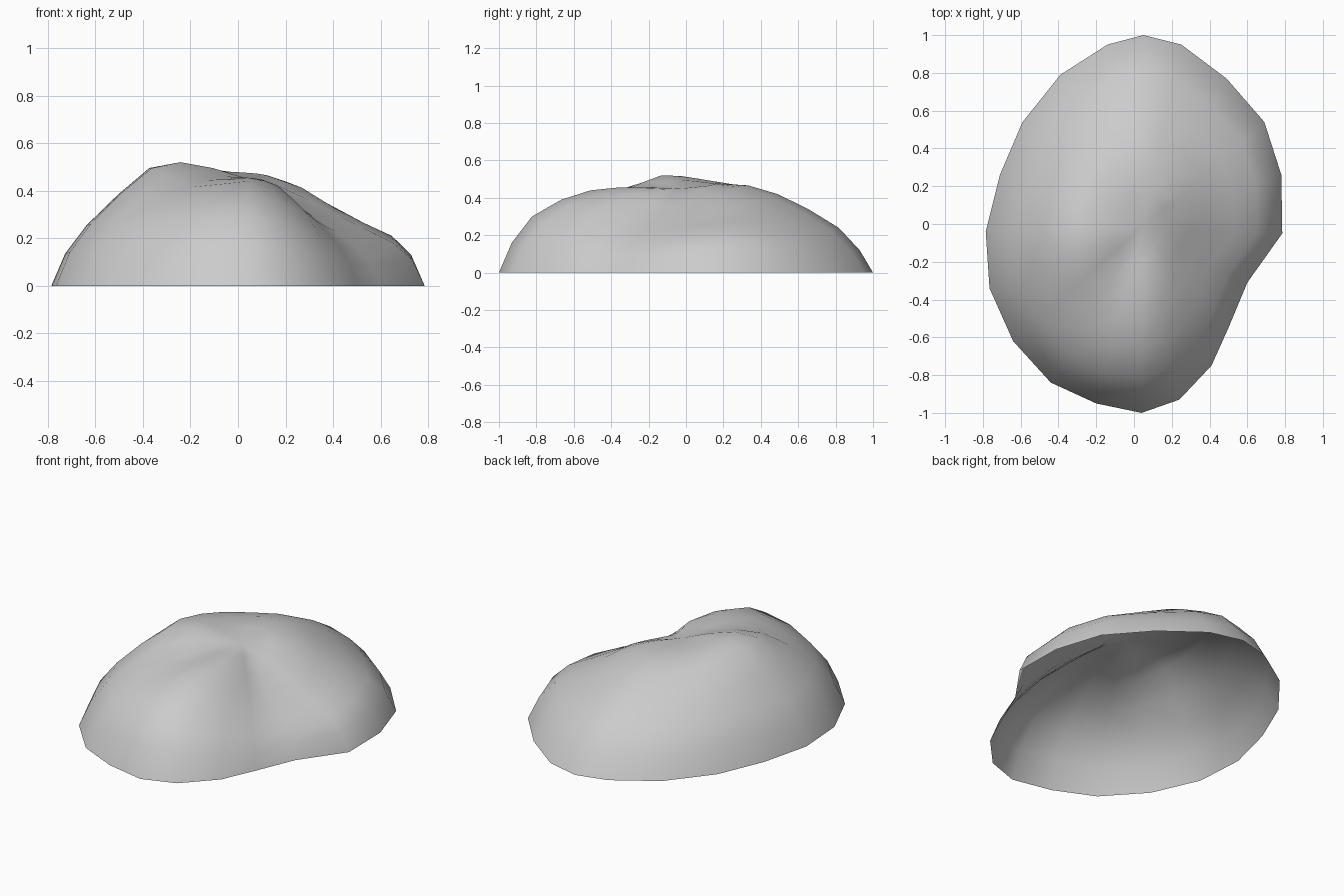
import bpy, bmesh

if "Cube" in bpy.data.objects:
    bpy.data.objects.remove(bpy.data.objects["Cube"])

# Ground outline, clockwise from the back (20 sides)
outline = [(.05, 1), (.25, .95), (.49, .77), (.69, .54), (.78, .26),
           (.785, -.05), (.60, -.31), (.50, -.55), (.41, -.75), (.24, -.93),
           (.04, -1), (-.20, -.95), (-.44, -.84), (-.64, -.62), (-.765, -.34),
           (-.785, -.04), (-.71, .26), (-.59, .54), (-.39, .79), (-.14, .95)]
centre = (.04, -.02, .45)
fractions = [.93, .82, .66, .5, .35, .18]

# Height profiles from rim to crown, at every second outline point
profiles = [
    [.12, .24, .34, .42, .465, .475],   # back
    [.11, .21, .30, .38, .44, .465],
    [.13, .21, .265, .325, .385, .425],  # right lobe
    [.09, .16, .23, .29, .35, .42],     # valley
    [.12, .21, .31, .37, .42, .445],    # front right lobe
    [.16, .30, .39, .44, .455, .455],   # front
    [.14, .27, .36, .415, .445, .46],
    [.14, .26, .39, .495, .52, .495],   # peak
    [.13, .25, .37, .48, .50, .49],
    [.13, .24, .34, .43, .47, .48],
]


def height(k, ring):
    """Profile height, smoothly interpolated between neighbouring profiles."""
    i = k // 2
    a, b, c, d = (profiles[(i + o) % 10][ring] for o in (-1, 0, 1, 2))
    return b if k % 2 == 0 else (9 * (b + c) - a - d) / 16


# Open-bottomed rock shell
bm = bmesh.new()
rings = [[bm.verts.new((x, y, 0)) for x, y in outline]]
for r, f in enumerate(fractions):
    rings.append([bm.verts.new((centre[0] + (x - centre[0]) * f,
                                centre[1] + (y - centre[1]) * f,
                                height(k, r)))
                  for k, (x, y) in enumerate(outline)])
crown = bm.verts.new(centre)
n = len(outline)
for k in range(n):
    j = (k + 1) % n
    for lo, hi in zip(rings, rings[1:]):
        bm.faces.new((lo[j], lo[k], hi[k], hi[j]))
    bm.faces.new((rings[-1][j], rings[-1][k], crown))
for face in bm.faces:
    face.smooth = True
mesh = bpy.data.meshes.new("rock_shell")
bm.to_mesh(mesh)
bm.free()
rock = bpy.data.objects.new("rock_shell", mesh)
bpy.context.collection.objects.link(rock)
